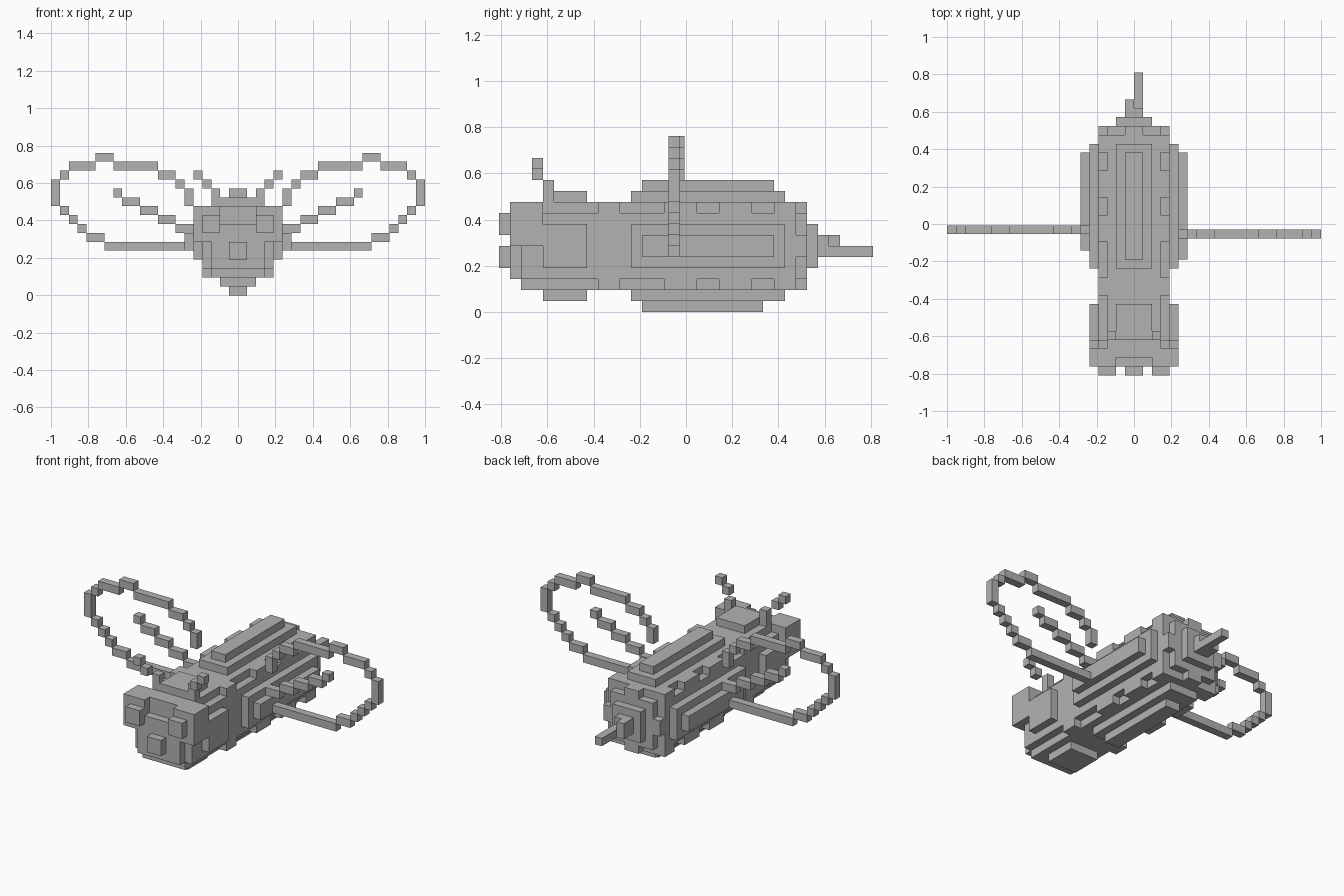
import bpy, bmesh
from mathutils import Vector

if "Cube" in bpy.data.objects:
    bpy.data.objects.remove(bpy.data.objects["Cube"])

V = 1 / 21  # size of one voxel
grey = bpy.data.materials.new("plain grey")
grey.diffuse_color = (0.45, 0.45, 0.45, 1)
grey.use_nodes = True
grey.node_tree.nodes["Principled BSDF"].inputs["Base Color"].default_value = grey.diffuse_color


def box(x0, x1, y0, y1, z0, z1):
    return {(x, y, z) for x in range(x0, x1) for y in range(y0, y1) for z in range(z0, z1)}


def sym(w, y0, y1, z0, z1):
    return box(-w, w, y0, y1, z0, z1)


def pair(x0, x1, y0, y1, z0, z1):
    return box(x0, x1, y0, y1, z0, z1) | box(-x1, -x0, y0, y1, z0, z1)


def build(name, cells, solid=None, dy=0.0):
    """Outer skin of a set of voxels, without the faces hidden inside."""
    solid = solid or cells
    bm = bmesh.new()
    cache = {}

    def vert(p):
        if p not in cache:
            cache[p] = bm.verts.new(((p[0]) * V, (p[1] + dy) * V, p[2] * V))
        return cache[p]

    for c in sorted(cells):
        for a in range(3):
            for s in (0, 1):
                n = list(c)
                n[a] += 2 * s - 1
                if tuple(n) in solid:
                    continue
                b, d = (a + 1) % 3, (a + 2) % 3
                quad = []
                for u, w in ((0, 0), (1, 0), (1, 1), (0, 1)):
                    p = list(c)
                    p[a] += s
                    p[b] += u
                    p[d] += w
                    quad.append(vert(tuple(p)))
                bm.faces.new(quad if s else quad[::-1])
    mesh = bpy.data.meshes.new(name)
    bm.to_mesh(mesh)
    bm.free()
    mesh.materials.append(grey)
    bpy.context.collection.objects.link(bpy.data.objects.new(name, mesh))


parts = {}

# abdomen: stepped rounded body with ridges on top, bottom and sides
abdomen = sym(4, -9, 10, 3, 9) | sym(3, -9, 10, 2, 10) | sym(3, 10, 11, 3, 9)
abdomen |= sym(2, -5, 9, 1, 11) | sym(1, -4, 8, 0, 1) | sym(1, -4, 8, 11, 12)
abdomen -= sym(1, 7, 8, 0, 1)
abdomen |= sym(5, -5, 9, 4, 8) | box(-6, -5, -3, 8, 5, 7) | box(5, 6, -4, 8, 5, 7)
abdomen |= sym(2, 11, 12, 4, 8)
# raised stripe blocks along the body corners
for y0, y1 in ((-8, -6), (-2, 1), (3, 6), (8, 10)):
    abdomen |= pair(3, 4, y0, y1, 2, 3) | pair(3, 4, y0, y1, 9, 10)
abdomen |= pair(3, 4, 10, 11, 5, 7) | sym(1, 10, 11, 2, 10)
parts["abdomen"] = abdomen

# head with cheek plates, crown and chin
head = sym(4, -15, -9, 3, 9) | sym(3, -15, -9, 2, 10) | sym(3, -16, -15, 3, 8)
head |= sym(2, -13, -9, 1, 11) | sym(5, -13, -9, 4, 8)
parts["head"] = head

# eyes and nose
parts["eyes"] = pair(2, 5, -16, -13, 6, 10) | pair(2, 4, -17, -16, 7, 9)
parts["nose"] = sym(1, -17, -16, 4, 6)

# stinger
parts["stinger"] = sym(1, 12, 13, 5, 7) | box(-1, 0, 13, 14, 5, 7) | box(0, 1, 13, 17, 5, 6)

# antennae
parts["antennae"] = (pair(2, 3, -13, -12, 10, 12) | pair(3, 4, -14, -13, 12, 13)
                     | pair(4, 5, -14, -13, 13, 14))

solid = set().union(*parts.values())
for name, cells in parts.items():
    build(name, cells, solid)

# wings: outline and vein as runs of (x start, x end, z start, z end)
runs = [(6, 15, 5, 6), (15, 17, 6, 7), (17, 18, 7, 8), (18, 19, 8, 9), (19, 20, 9, 10),
        (20, 21, 10, 13), (19, 20, 13, 14), (16, 19, 14, 15), (14, 16, 15, 16),
        (9, 14, 14, 15), (7, 9, 13, 14), (6, 7, 12, 13), (5, 6, 10, 12),
        (13, 14, 11, 12), (11, 13, 10, 11), (9, 11, 9, 10), (7, 9, 8, 9), (5, 7, 7, 8)]
right, left = set(), set()
for x0, x1, z0, z1 in runs:
    right |= box(x0, x1, 0, 1, z0, z1)
    left |= box(-x1, -x0, 0, 1, z0, z1)
build("right_wing", right, dy=-1.6)
build("left_wing", left, dy=-1.15)
